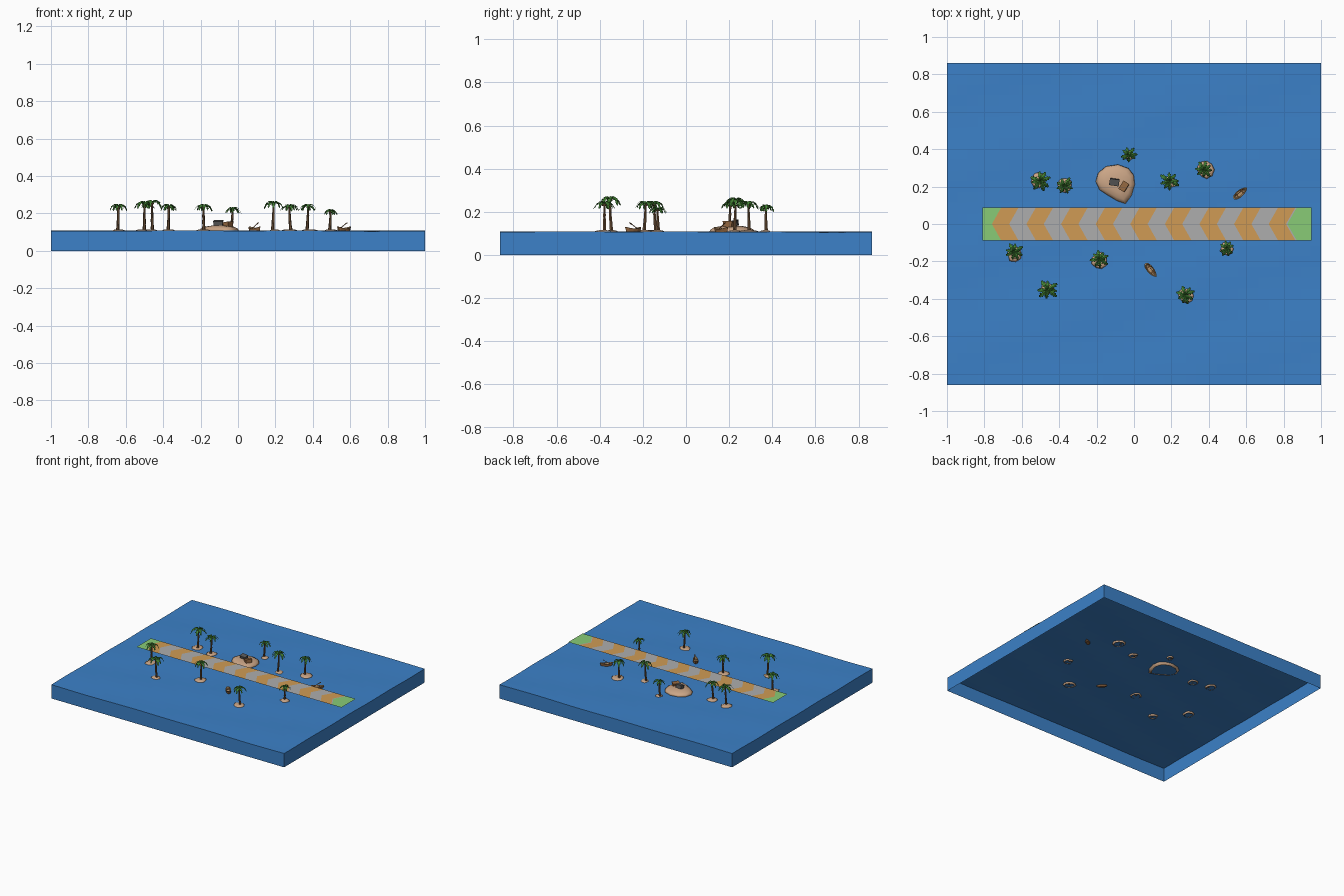
import bpy, bmesh, math, random
from mathutils import Vector, Matrix

if "Cube" in bpy.data.objects:
    bpy.data.objects.remove(bpy.data.objects["Cube"])

random.seed(4)
SEA = 0.107


def mat(name, r, g, b):
    m = bpy.data.materials.new(name)
    m.diffuse_color = (r, g, b, 1)
    m.use_nodes = True
    m.node_tree.nodes["Principled BSDF"].inputs["Base Color"].default_value = m.diffuse_color
    return m


WATER = mat("water_blue", 0.045, 0.22, 0.58)
SAND = mat("sand", 0.60, 0.38, 0.24)
BARK = mat("bark", 0.16, 0.085, 0.04)
LEAF = mat("leaf", 0.06, 0.24, 0.035)
LEAF2 = mat("leaf_dark", 0.025, 0.11, 0.02)
WOOD = mat("wood", 0.28, 0.13, 0.05)
PALE = mat("pale_wood", 0.48, 0.30, 0.15)
GREY = mat("grey_crate", 0.10, 0.10, 0.10)
LIME = mat("strip_green", 0.25, 0.60, 0.18)
ORANGE = mat("strip_orange", 0.63, 0.33, 0.09)
SILVER = mat("strip_grey", 0.42, 0.42, 0.42)


def finish(name, bm, mats, smooth=False):
    me = bpy.data.meshes.new(name)
    bm.normal_update()
    bm.to_mesh(me)
    bm.free()
    for m in mats:
        me.materials.append(m)
    for p in me.polygons:
        p.use_smooth = smooth
    ob = bpy.data.objects.new(name, me)
    bpy.context.collection.objects.link(ob)
    return ob


def loft(bm, rings, mi=0, cap_start=False, cap_end=False):
    """Skin a list of closed rings of points."""
    vs = [[bm.verts.new(p) for p in r] for r in rings]
    n = len(vs[0])
    for a, b in zip(vs, vs[1:]):
        for i in range(n):
            j = (i + 1) % n
            bm.faces.new((a[i], a[j], b[j], b[i])).material_index = mi
    if cap_start:
        bm.faces.new(vs[0][::-1]).material_index = mi
    if cap_end:
        bm.faces.new(vs[-1]).material_index = mi


def box(bm, centre, size, rot=Matrix.Identity(4), mi=0):
    m = Matrix.Translation(centre) @ rot @ Matrix.Diagonal((*size, 1))
    for v in bmesh.ops.create_cube(bm, size=1, matrix=m)["verts"]:
        for f in v.link_faces:
            f.material_index = mi


# Water: gently rippled top with side walls, open underneath
bm = bmesh.new()
bmesh.ops.create_grid(bm, x_segments=36, y_segments=30, size=1)
for v in bm.verts:
    v.co.y *= 0.862
    x, y = v.co.x, v.co.y
    v.co.z = SEA + 0.0012 * (math.sin(9 * x + 2 * y) + math.sin(13 * y - 4 * x))
rim = [e for e in bm.edges if e.is_boundary]
ext = bmesh.ops.extrude_edge_only(bm, edges=rim)["geom"]
for v in ext:
    if isinstance(v, bmesh.types.BMVert):
        v.co.z = 0
bmesh.ops.recalc_face_normals(bm, faces=bm.faces)
finish("water", bm, [WATER])

# Marker strip: thin sheet above the water, striped with chevrons
bm = bmesh.new()
HW, Z, TIP, START, PITCH = 0.088, 0.155, 0.05, -0.71, 0.0925
edges = [(-0.81, 0, 0)]
for k in range(18):
    edges.append((START + k * PITCH, TIP, 1 + k % 2))
edges.append((0.87, TIP, 0))
edges = [(x, t) for x, t, c in edges] + [(0.95, 0)]
cols = [0] + [1 + k % 2 for k in range(18)] + [0]
rows = [[bm.verts.new((x - (t if j == 1 else 0), (j - 1) * HW, Z)) for j in range(3)]
        for x, t in edges]
for a, b, c in zip(rows, rows[1:], cols):
    for j in range(2):
        bm.faces.new((a[j], b[j], b[j + 1], a[j + 1])).material_index = c
finish("marker_strip", bm, [LIME, ORANGE, SILVER])


def mound(name, outline, centre, rings):
    bm = bmesh.new()
    cx, cy = centre
    loft(bm, [[(cx + x * s, cy + y * s, z) for x, y in outline] for s, z in rings], 0, False, True)
    finish(name, bm, [SAND], True)


# Main island and its crates
egg = [(0.105, 0.0), (0.098, 0.05), (0.07, 0.085), (0.015, 0.105), (-0.05, 0.095), (-0.092, 0.06),
       (-0.105, 0.015), (-0.085, -0.03), (-0.04, -0.06), (0.01, -0.09), (0.055, -0.105), (0.088, -0.06)]
mound("main_island", egg, (-0.1, 0.213),
      [(0.8, 0.094), (1.0, 0.107), (0.95, 0.118), (0.78, 0.128), (0.45, 0.134), (0.15, 0.136)])
for name, m, x, y, a, t, h in (("grey_crate", GREY, -0.105, 0.225, -0.15, 0.2, 0.145),
                               ("brown_crate", WOOD, -0.053, 0.2, 1.0, -0.15, 0.139)):
    bm = bmesh.new()
    r = Matrix.Rotation(a, 4, 'Z') @ Matrix.Rotation(t, 4, 'X')
    box(bm, (x, y, h), (0.048, 0.032, 0.022), r)
    box(bm, Vector((x, y, h)) + r @ Vector((0, 0, 0.013)), (0.052, 0.036, 0.005), r)
    finish(name, bm, [m])


def frond(bm, base, ang, length, lift):
    """Arching palm leaf: folded blade with notched edges."""
    d = Vector((math.cos(ang), math.sin(ang), 0))
    side = Vector((-d.y, d.x, 0))
    n, w = 9, 0.22 * length
    spine, left, right = [], [], []
    for i in range(n):
        t = i / (n - 1)
        p = base + d * length * (t - 0.12 * t * t)
        p.z += length * (lift * t - (lift + 0.45) * t * t)
        half = w * math.sin(math.pi * (0.1 + 0.9 * t)) ** 0.7 * (1 if i % 2 else 0.5)
        half = max(half, 0.0004)
        spine.append(bm.verts.new(p))
        for lst, s in ((left, 1), (right, -1)):
            q = p + side * s * half + d * half * 0.5
            q.z -= half * 0.55
            lst.append(bm.verts.new(q))
    for i in range(n - 1):
        bm.faces.new((spine[i], spine[i + 1], left[i + 1], left[i])).material_index = 1
        bm.faces.new((spine[i + 1], spine[i], right[i], right[i + 1])).material_index = 2 if i % 2 else 1


def palm(idx, x, y, top, sand_r, ox, oy):
    # Sand patch
    k = 9
    ol = []
    for i in range(k):
        a, r = 2 * math.pi * i / k, sand_r * random.uniform(0.85, 1.15)
        ol.append((r * math.cos(a), r * math.sin(a)))
    mound(f"sand_patch_{idx}", ol, (x + ox, y + oy),
          [(0.75, 0.098), (1.0, SEA), (0.8, 0.112), (0.35, 0.115)])
    # Trunk
    bm = bmesh.new()
    h = top - 0.108 - 0.022
    lean = random.uniform(0, 6.28)
    lx, ly = 0.008 * math.cos(lean), 0.008 * math.sin(lean)
    rings = []
    for i in range(9):
        t = i / 8
        r = 0.0085 - 0.004 * t + (0.001 if i % 2 else 0)
        c = (x - lx * (1 - t) ** 2, y - ly * (1 - t) ** 2, 0.104 + (h + 0.004) * t)
        rings.append([(c[0] + r * math.cos(j * math.pi / 3), c[1] + r * math.sin(j * math.pi / 3), c[2])
                      for j in range(6)])
    loft(bm, rings, 0, True, True)
    # Crown
    s = (top - 0.107) / 0.155
    a0 = random.uniform(0, 6.28)
    crown = Vector((x, y, 0.108 + h))
    for i in range(8):
        frond(bm, crown, a0 + i * 0.785 + random.uniform(-0.2, 0.2),
              0.056 * s * random.uniform(0.85, 1.1), random.uniform(0.5, 1.3))
    for i in range(3):
        frond(bm, crown, a0 + i * 2.1 + 0.4, 0.034 * s, 1.9)
    # Coconuts
    for i in range(3):
        a = a0 + i * 2.1
        bmesh.ops.create_icosphere(bm, subdivisions=1, radius=0.005, matrix=Matrix.Translation(
            crown + Vector((0.007 * math.cos(a), 0.007 * math.sin(a), -0.006))))
    finish(f"palm_{idx}", bm, [BARK, LEAF, LEAF2])


PALMS = [(-0.50, 0.23, 0.275, 0.042, -0.012, 0.008), (-0.37, 0.205, 0.26, 0.038, 0, 0),
         (-0.03, 0.37, 0.245, 0.026, 0.005, 0), (0.19, 0.23, 0.275, 0.034, 0.006, -0.004),
         (0.375, 0.29, 0.26, 0.045, 0.005, 0), (0.495, -0.132, 0.235, 0.034, 0, 0),
         (0.275, -0.378, 0.26, 0.043, 0, -0.004), (-0.185, -0.188, 0.26, 0.042, 0.003, -0.008),
         (-0.64, -0.147, 0.26, 0.042, 0, -0.01), (-0.46, -0.352, 0.28, 0.034, -0.006, 0.006)]
for i, p in enumerate(PALMS):
    palm(i + 1, *p)


def boat(idx, x, y, ang):
    # Hull outline tapers to both ends, with the bow and stern swept up
    half = [(0.048, 0.0), (0.034, 0.011), (0.012, 0.018), (-0.014, 0.019), (-0.036, 0.014), (-0.045, 0.006)]
    ol = half + [(a, -b) for a, b in half[:0:-1]]

    def ring(s, z, sweep):
        return [(a * s, b * s, z + sweep * (a / 0.048) ** 2) for a, b in ol]
    bm = bmesh.new()
    loft(bm, [ring(0.6, -0.012, 0), ring(0.88, -0.002, 0.003), ring(1, 0.012, 0.009)], 0, True)
    loft(bm, [ring(1, 0.012, 0.009), ring(0.84, 0.012, 0.009), ring(0.66, 0.001, 0)], 1, False, True)
    # Seats and a propped oar
    for sx in (-0.02, 0.014):
        box(bm, (sx, 0, 0.009), (0.007, 0.03, 0.003), mi=0)
    r = Matrix.Rotation(-0.55, 4, 'Y')
    box(bm, (-0.008, 0.006, 0.021), (0.06, 0.003, 0.003), r, 0)
    box(bm, Vector((-0.008, 0.006, 0.021)) + r @ Vector((0.03, 0, 0)), (0.016, 0.008, 0.002), r, 0)
    ob = finish(f"boat_{idx}", bm, [WOOD, PALE])
    ob.location = (x, y, SEA + 0.002)
    ob.rotation_euler = (0.08, 0, ang)


boat(1, 0.09, -0.245, math.radians(-50))
boat(2, 0.567, 0.165, math.radians(40))
